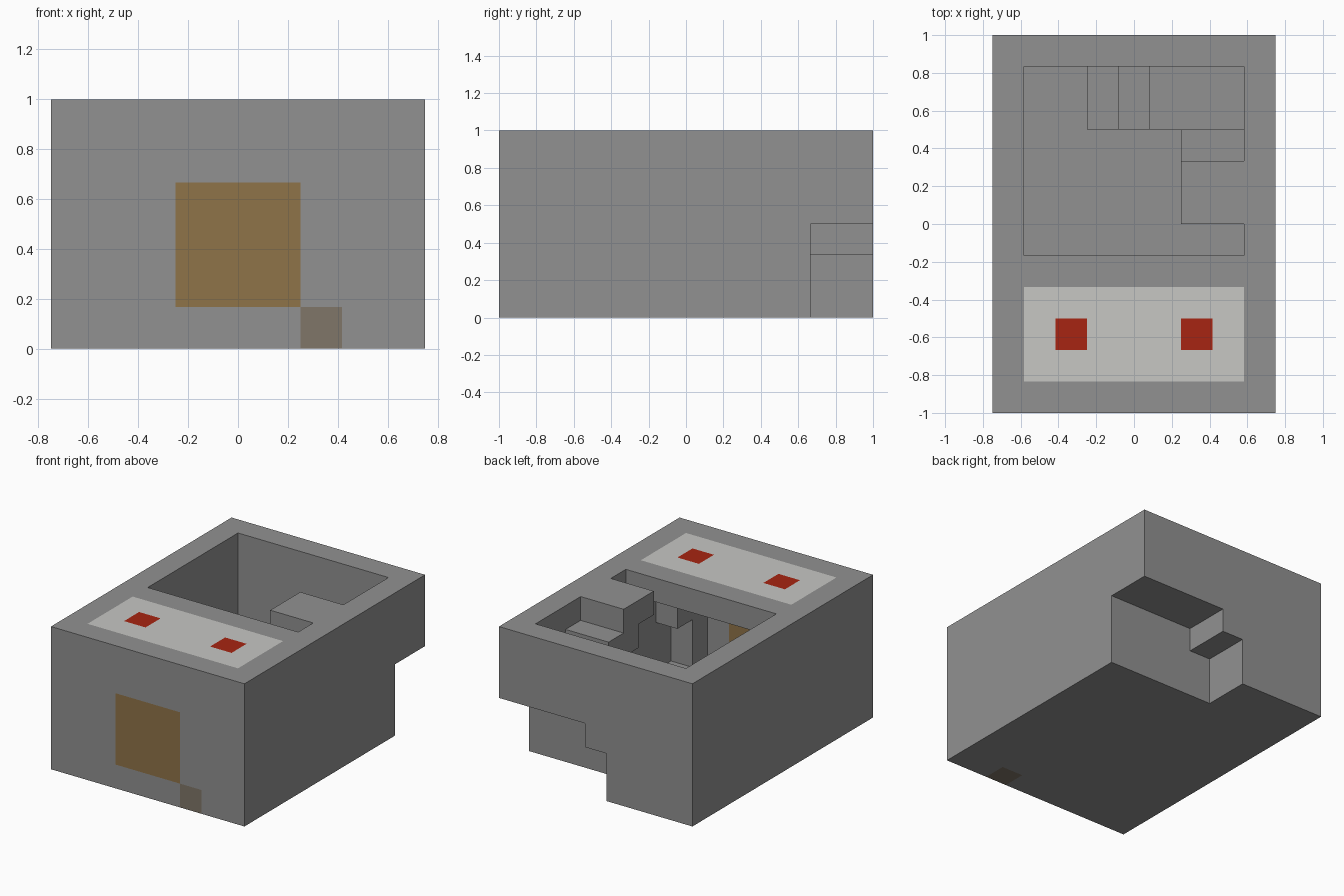
import bpy
import bmesh
from itertools import product
from mathutils import Vector

cube = bpy.data.objects.get("Cube")
if cube:
    bpy.data.objects.remove(cube, do_unlink=True)

# Building block grid: the house is W x D x H blocks
W, D, H = 9, 12, 6
UNIT = 2 / D


def material(name, rgb):
    mat = bpy.data.materials.new(name)
    mat.use_nodes = True
    mat.diffuse_color = (*rgb, 1)
    mat.node_tree.nodes["Principled BSDF"].inputs["Base Color"].default_value = (*rgb, 1)
    return mat


stone = material("grey stone", (0.285, 0.285, 0.285))
pale = material("pale panel", (0.57, 0.57, 0.55))
red = material("red lamp", (0.39, 0.018, 0.006))
wood = material("brown wood", (0.275, 0.173, 0.066))
clay = material("dull clay", (0.216, 0.18, 0.14))

blocks = {}   # grid cell -> part name
colours = {}  # part name -> material


def fill(part, mat, *boxes):
    """Fill boxes given as (x range), (y range), (z range) with one part."""
    colours[part] = mat
    for xs, ys, zs in boxes:
        for cell in product(range(*xs), range(*ys), range(*zs)):
            blocks[cell] = part


def clear(*boxes):
    for xs, ys, zs in boxes:
        for cell in product(range(*xs), range(*ys), range(*zs)):
            blocks.pop(cell, None)


# Outer shell: walls around a room, floor below, roof over the front part
fill("outer_walls", stone, ((0, W), (0, D), (0, H)))
clear(((1, W - 1), (1, D - 1), (0, H)))
fill("floor", stone, ((0, W), (0, D), (0, 1)))
fill("roof", stone, ((0, W), (0, 5), (H - 1, H)))

# Stepped recess in the back left corner
clear(((5, W), (10, D), (0, 3)), ((4, 5), (10, D), (0, 2)))

# Staircase turning the corner above the recess
fill("staircase", stone,
     ((3, 4), (9, 11), (1, 2)),
     ((4, 5), (9, 11), (2, 3)),
     ((5, 8), (9, 11), (3, 4)),
     ((6, 8), (8, 9), (3, 5)),
     ((6, 8), (7, 8), (4, 6)),
     ((6, 8), (6, 7), (5, 6)))
fill("stair_support_wall", stone, ((4, 5), (9, 10), (1, 2)), ((5, 8), (9, 10), (1, 3)))

# Corner post with a bracket under the roof
fill("corner_post", stone, ((7, 8), (1, 2), (1, 5)))
fill("post_bracket", stone, ((7, 8), (2, 3), (3, 5)))

# Coloured inserts, flush with the shell
fill("roof_panel", pale, ((1, 8), (1, 4), (5, 6)))
for side, x in (("right", 2), ("left", 6)):
    fill(side + "_roof_lamp", red, ((x, x + 1), (2, 3), (5, 6)))
fill("door", wood, ((3, 6), (0, 1), (1, 4)))
fill("corner_stone", clay, ((6, 7), (0, 1), (0, 1)))


def build(part):
    """Make one object from the outward faces of a part's blocks."""
    bm = bmesh.new()
    for cell in (c for c, name in blocks.items() if name == part):
        centre = Vector(cell) + Vector((0.5, 0.5, 0.5))
        for axis, sign in product(range(3), (-1, 1)):
            normal = Vector((0, 0, 0))
            normal[axis] = sign
            neighbour = tuple(int(c + n) for c, n in zip(cell, normal))
            if neighbour in blocks:
                continue
            u = Vector((0, 0, 0))
            u[(axis + 1) % 3] = 0.5
            v = normal.cross(u)
            mid = centre + normal / 2
            ring = [mid - u - v, mid + u - v, mid + u + v, mid - u + v]
            bm.faces.new([bm.verts.new((p - Vector((W / 2, D / 2, 0))) * UNIT) for p in ring])
    bmesh.ops.remove_doubles(bm, verts=bm.verts, dist=UNIT / 100)
    mesh = bpy.data.meshes.new(part)
    bm.to_mesh(mesh)
    bm.free()
    mesh.materials.append(colours[part])
    bpy.context.collection.objects.link(bpy.data.objects.new(part, mesh))


for part in colours:
    build(part)
